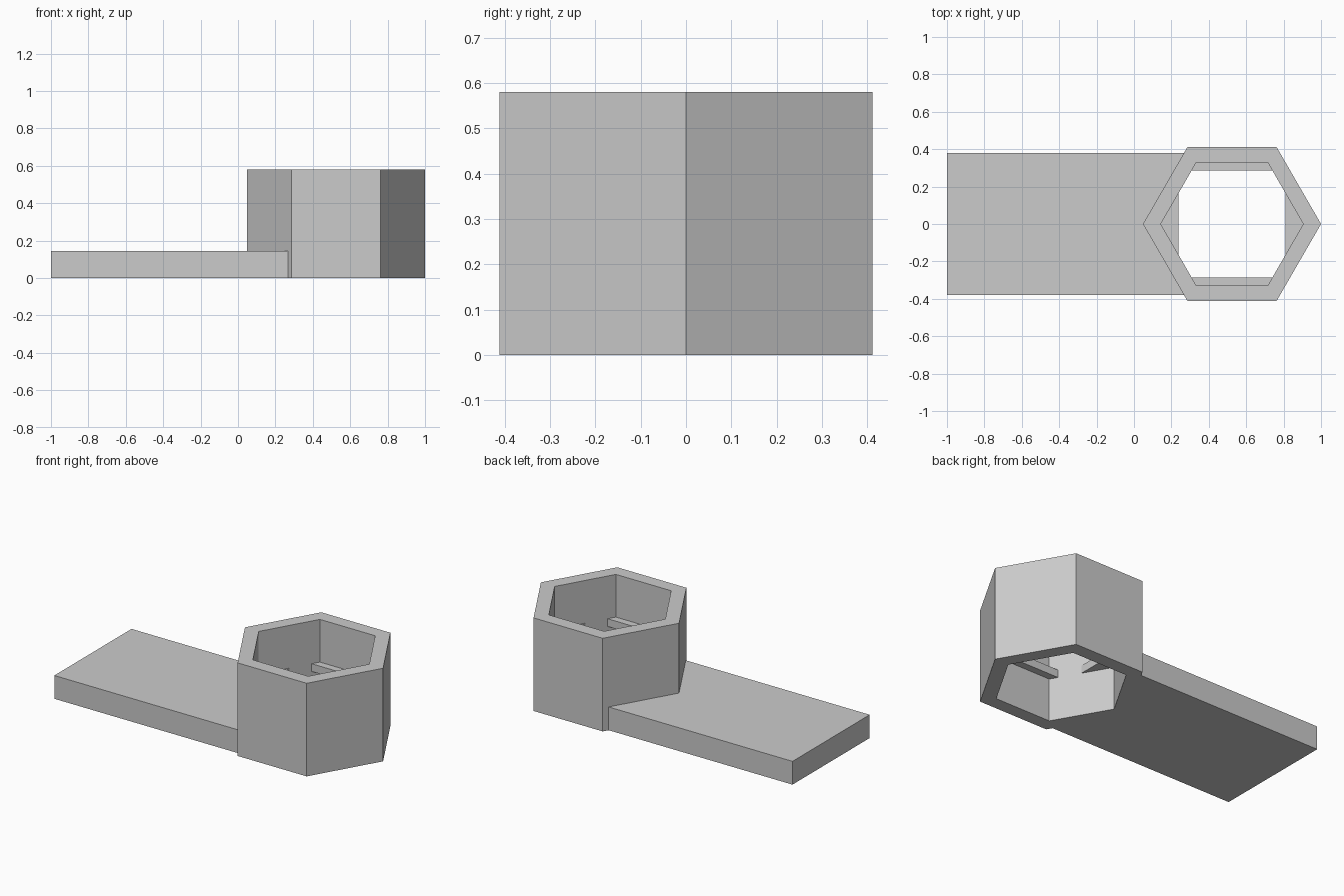
import bpy, bmesh, math

cube = bpy.data.objects.get("Cube")
if cube:
    bpy.data.objects.remove(cube, do_unlink=True)

CX, R_OUT, R_IN, HEIGHT = 0.524, 0.476, 0.381, 0.58
PLATE_H, PLATE_Y = 0.145, 0.38
HOLE = 0.285                      # half side of the square opening in the shelf
SHELF_Z, SHELF_T = 0.266, 0.048
S3 = math.sqrt(3)

grey = bpy.data.materials.new("plain grey")
grey.use_nodes = True
colour = (0.6, 0.6, 0.6, 1)
grey.diffuse_color = colour
grey.node_tree.nodes["Principled BSDF"].inputs["Base Color"].default_value = colour


def finish(name, bm):
    bmesh.ops.recalc_face_normals(bm, faces=bm.faces[:])
    mesh = bpy.data.meshes.new(name)
    bm.to_mesh(mesh)
    bm.free()
    mesh.materials.append(grey)
    bpy.context.collection.objects.link(bpy.data.objects.new(name, mesh))


def prism(name, outline, z, height):
    bm = bmesh.new()
    face = bm.faces.new([bm.verts.new((x, y, z)) for x, y in outline])
    new = bmesh.ops.extrude_face_region(bm, geom=[face])["geom"]
    bmesh.ops.translate(bm, vec=(0, 0, height),
                        verts=[v for v in new if isinstance(v, bmesh.types.BMVert)])
    finish(name, bm)


def hexagon(bm, radius, z):
    return [bm.verts.new((CX + radius * math.cos(i * math.pi / 3),
                          radius * math.sin(i * math.pi / 3), z)) for i in range(6)]


# Open hexagonal socket: four rings of corners joined around the wall section
bm = bmesh.new()
rings = [hexagon(bm, R_OUT, 0), hexagon(bm, R_OUT, HEIGHT),
         hexagon(bm, R_IN, HEIGHT), hexagon(bm, R_IN, 0)]
for k in range(4):
    a, b = rings[k], rings[(k + 1) % 4]
    for i in range(6):
        j = (i + 1) % 6
        bm.faces.new((a[i], a[j], b[j], b[i]))
finish("hex_socket", bm)

# Flat handle, notched to fit the socket corner
tip = CX - R_OUT
end = tip + PLATE_Y / S3
prism("flat_handle", [(-1, -PLATE_Y), (end, -PLATE_Y), (tip, 0),
                      (end, PLATE_Y), (-1, PLATE_Y)], 0, PLATE_H)

# Inner shelf: two bars and two corner pieces leaving a square opening
r = R_IN + 0.01                   # set slightly into the wall
flat = r * S3 / 2
for side, label in ((1, "back"), (-1, "front")):
    half = r - HOLE / S3
    prism("shelf_bar_" + label,
          [(CX - half, side * HOLE), (CX + half, side * HOLE),
           (CX + r / 2, side * flat), (CX - r / 2, side * flat)], SHELF_Z, SHELF_T)
for side, label in ((1, "left"), (-1, "right")):
    width = (r - HOLE) * S3
    prism("shelf_corner_" + label,
          [(CX + side * r, 0), (CX + side * HOLE, width),
           (CX + side * HOLE, -width)], SHELF_Z, SHELF_T)
